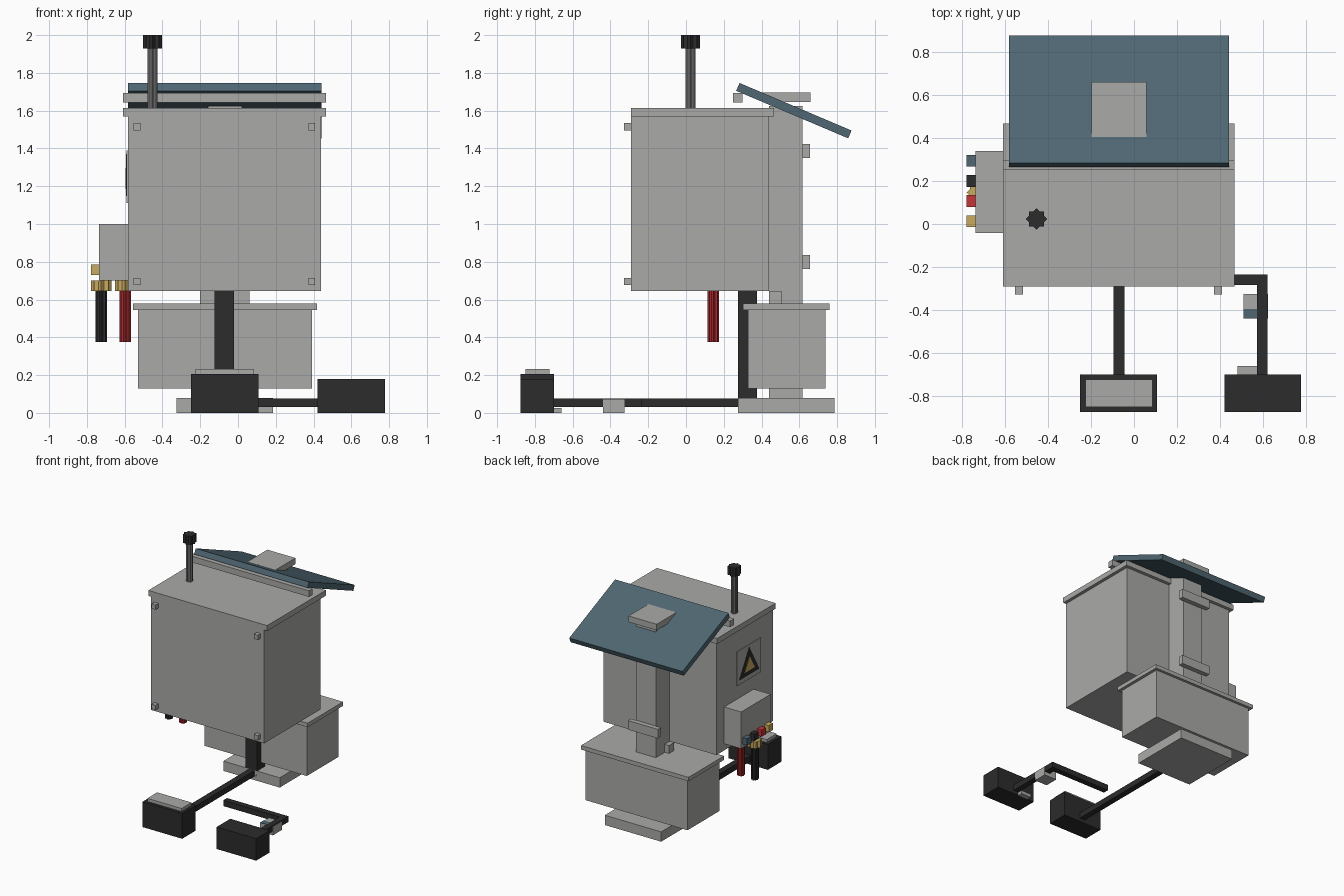
import bpy, bmesh, math

if "Cube" in bpy.data.objects:
    bpy.data.objects.remove(bpy.data.objects["Cube"])


def material(name, rgb):
    m = bpy.data.materials.new(name)
    m.diffuse_color = (*rgb, 1)
    m.use_nodes = True
    m.node_tree.nodes["Principled BSDF"].inputs["Base Color"].default_value = m.diffuse_color
    return m


GREY = material("light grey", (0.40, 0.40, 0.39))
BLACK = material("black", (0.025, 0.025, 0.025))
BLUE = material("slate blue", (0.08, 0.135, 0.17))
RED = material("red", (0.56, 0.035, 0.04))
CABLE_RED = material("dark red", (0.40, 0.022, 0.027))
GOLD = material("brass", (0.58, 0.40, 0.115))
STEEL = material("steel", (0.22, 0.22, 0.22))


def finish(name, bm, mat):
    bmesh.ops.recalc_face_normals(bm, faces=bm.faces)
    me = bpy.data.meshes.new(name)
    bm.to_mesh(me)
    bm.free()
    me.materials.append(mat)
    ob = bpy.data.objects.new(name, me)
    bpy.context.collection.objects.link(ob)
    return ob


def box(name, mat, x0, x1, y0, y1, z0, z1):
    """Axis-aligned block given by its limits."""
    bm = bmesh.new()
    bmesh.ops.create_cube(bm, size=1)
    for v in bm.verts:
        v.co = ((x0 + x1) / 2 + v.co.x * (x1 - x0),
                (y0 + y1) / 2 + v.co.y * (y1 - y0),
                (z0 + z1) / 2 + v.co.z * (z1 - z0))
    return finish(name, bm, mat)


def prism(name, mat, points, offset):
    """Polygon pushed along a vector."""
    bm = bmesh.new()
    face = bm.faces.new([bm.verts.new(p) for p in points])
    ext = bmesh.ops.extrude_face_region(bm, geom=[face], use_keep_orig=True)
    verts = [g for g in ext["geom"] if isinstance(g, bmesh.types.BMVert)]
    bmesh.ops.translate(bm, verts=verts, vec=offset)
    return finish(name, bm, mat)


def star(name, mat, x, y, r, z0, z1):
    """Upright ribbed rod with eight points."""
    pts = []
    for i in range(16):
        a = i * math.pi / 8
        d = r if i % 2 == 0 else r * 0.765
        pts.append((x + d * math.cos(a), y + d * math.sin(a), z0))
    return prism(name, mat, pts, (0, 0, z1 - z0))


# Main cabinet with lid and corner bolts
box("cabinet", GREY, -0.583, 0.44, -0.29, 0.44, 0.645, 1.57)
box("cabinet_lid", GREY, -0.608, 0.467, -0.29, 0.467, 1.57, 1.615)
for x in (-0.534, 0.39):
    for z in (0.695, 1.515):
        box("corner_bolt", GREY, x - 0.018, x + 0.018, -0.327, -0.29, z - 0.019, z + 0.019)

# Post with base, straps, bracket and cap
box("post", GREY, -0.16, 0.02, 0.44, 0.617, 0.08, 1.625)
box("base_plate", GREY, -0.325, 0.185, 0.275, 0.785, 0, 0.08)
box("post_cap", GREY, -0.197, 0.057, 0.405, 0.66, 1.645, 1.695)
box("post_bracket", GREY, -0.2, 0.06, 0.44, 0.505, 0.58, 0.645)
for z in (0.80, 1.387):
    box("post_strap", GREY, -0.205, 0.065, 0.617, 0.657, z - 0.037, z + 0.037)

# Lower battery box
box("battery_box", GREY, -0.53, 0.393, 0.327, 0.738, 0.13, 0.545)
box("battery_box_lid", GREY, -0.555, 0.418, 0.302, 0.76, 0.545, 0.578)

# Tilted solar panel and its support rail
panel = box("solar_panel", BLUE, -0.582, 0.442, -0.322, 0.322, -0.0225, 0.0225)
panel.location = (0, 0.571, 1.60)
panel.rotation_euler = (math.radians(-23), 0, 0)
box("panel_rail", GREY, -0.608, 0.467, 0.25, 0.298, 1.643, 1.693)

# Antenna
star("antenna_rod", STEEL, -0.453, 0.023, 0.026, 1.615, 1.93)
star("antenna_cap", BLACK, -0.453, 0.023, 0.05, 1.93, 2.0)

# Side junction box with sockets, glands and cables
box("junction_box", GREY, -0.737, -0.583, -0.042, 0.34, 0.70, 1.0)
for name, mat, y in (("blue", BLUE, 0.294), ("black", BLACK, 0.2),
                     ("red", RED, 0.107), ("brass", GOLD, 0.013)):
    box(name + "_socket", mat, -0.778, -0.737, y - 0.027, y + 0.027, 0.73, 0.785)
for name, mat, x in (("black", BLACK, -0.724), ("red", CABLE_RED, -0.597)):
    star(name + "_gland", GOLD, x, 0.147, 0.054, 0.645, 0.70)
    star(name + "_cable", mat, x, 0.145, 0.03, 0.375, 0.645)

# Warning sign on the left side
box("sign_plate", GREY, -0.589, -0.583, -0.13, 0.18, 1.11, 1.39)


def triangle(name, mat, x, size, zc):
    pts = [(x, 0.025 + size * math.sin(a), zc + size * math.cos(a))
           for a in (0, 2 * math.pi / 3, 4 * math.pi / 3)]
    prism(name, mat, pts, (-0.003, 0, 0))


triangle("sign_triangle", BLACK, -0.589, 0.148, 1.222)
triangle("sign_centre", GOLD, -0.592, 0.075, 1.222)

# First sensor with conduit and arm
box("conduit", BLACK, -0.125, -0.02, 0.275, 0.375, 0.03, 0.645)
box("sensor_arm", BLACK, -0.095, -0.045, -0.70, 0.3, 0.03, 0.077)
box("sensor_block", BLACK, -0.25, 0.108, -0.875, -0.70, 0, 0.207)
box("sensor_top", GREY, -0.225, 0.085, -0.85, -0.722, 0.207, 0.232)

# Second sensor on a bent arm
box("bent_arm_cross", BLACK, 0.065, 0.62, -0.283, -0.235, 0.03, 0.077)
box("bent_arm", BLACK, 0.572, 0.62, -0.70, -0.283, 0.03, 0.077)
box("second_sensor", BLACK, 0.42, 0.777, -0.875, -0.70, 0, 0.18)
box("arm_clamp", GREY, 0.508, 0.624, -0.44, -0.325, 0, 0.07)
box("clamp_tab", BLUE, 0.508, 0.572, -0.44, -0.394, 0.07, 0.074)
box("sensor_foot", GREY, 0.48, 0.575, -0.70, -0.66, 0, 0.027)
